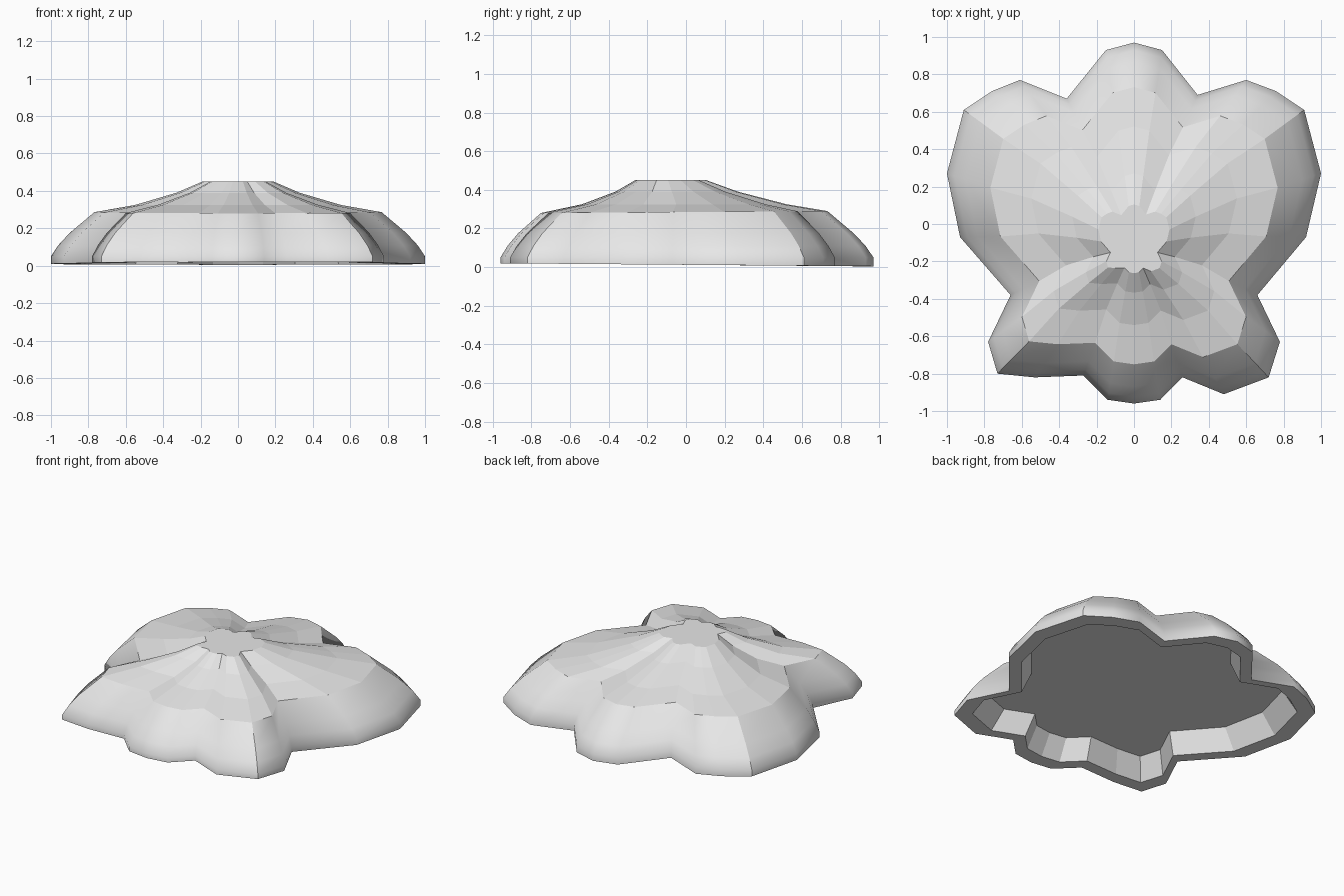
import bpy
import bmesh

default_cube = bpy.data.objects.get("Cube")
if default_cube:
    bpy.data.objects.remove(default_cube, do_unlink=True)

# Single plain colour
grey = bpy.data.materials.new("light_grey")
grey.use_nodes = True
colour = (0.8, 0.8, 0.8, 1.0)
grey.diffuse_color = colour
grey.node_tree.nodes["Principled BSDF"].inputs["Base Color"].default_value = colour

# Lobed footprint, counterclockwise from the left tip
outline = [
    (1, .27), (.91, .61), (.76, .71), (.6, .77), (.34, .69), (.15, .93), (0, .97),
    (-.15, .93), (-.36, .67), (-.61, .77), (-.76, .71), (-.91, .61), (-1, .27),
    (-.93, -.07), (-.66, -.38), (-.78, -.63), (-.73, -.8), (-.53, -.82),
    (-.27, -.81), (-.14, -.94), (0, -.96), (.14, -.94), (.26, -.82),
    (.48, -.91), (.72, -.82), (.78, -.63), (.66, -.38), (.92, -.07),
]
corners = [(.91, .61), (-.91, .61), (-.73, -.8), (.72, -.82)]


def add_ring(bm, scale, z, shift=0, tilt=0):
    """Scaled copy of the footprint; tilt raises it towards the back."""
    return [bm.verts.new((x * scale, y * scale + shift, z + tilt * y))
            for x, y in outline]


def bridge(bm, lower, upper, smooth):
    """Join two rings with quads."""
    count = len(lower)
    for i in range(count):
        j = (i + 1) % count
        face = bm.faces.new((lower[i], lower[j], upper[j], upper[i]))
        face.smooth = smooth


bm = bmesh.new()

# Rounded outer skirt
skirt = [
    add_ring(bm, 1, .012, 0, -.008),
    add_ring(bm, 1, .05),
    add_ring(bm, .96, .11, -.002),
    add_ring(bm, .9, .175, -.005),
    add_ring(bm, .768, .285, -.013, .005),
]
for lower, upper in zip(skirt, skirt[1:]):
    bridge(bm, lower, upper, True)

# Crease the skirt at its main corners
for ring, following in zip(skirt, skirt[1:]):
    for corner in corners:
        i = outline.index(corner)
        bm.edges.get((ring[i], following[i])).smooth = False

# Pleated crown rising to a flat cap
crown = [
    skirt[-1],
    add_ring(bm, .55, .325, -.012),
    add_ring(bm, .33, .39, -.05),
    add_ring(bm, .19, .45, -.08),
]
for lower, upper in zip(crown, crown[1:]):
    bridge(bm, lower, upper, False)
bm.faces.new(crown[-1])

# Bottom lip, tapered recess wall and recess ceiling
recess = [
    add_ring(bm, .82, .15),
    add_ring(bm, .9, .012, 0, -.008),
    skirt[0],
]
for upper, lower in zip(recess, recess[1:]):
    bridge(bm, upper, lower, False)
bm.faces.new(list(reversed(recess[0])))

bmesh.ops.recalc_face_normals(bm, faces=bm.faces)
mesh = bpy.data.meshes.new("lobed_shell")
bm.to_mesh(mesh)
bm.free()
mesh.materials.append(grey)
shell = bpy.data.objects.new("lobed_shell", mesh)
bpy.context.collection.objects.link(shell)
